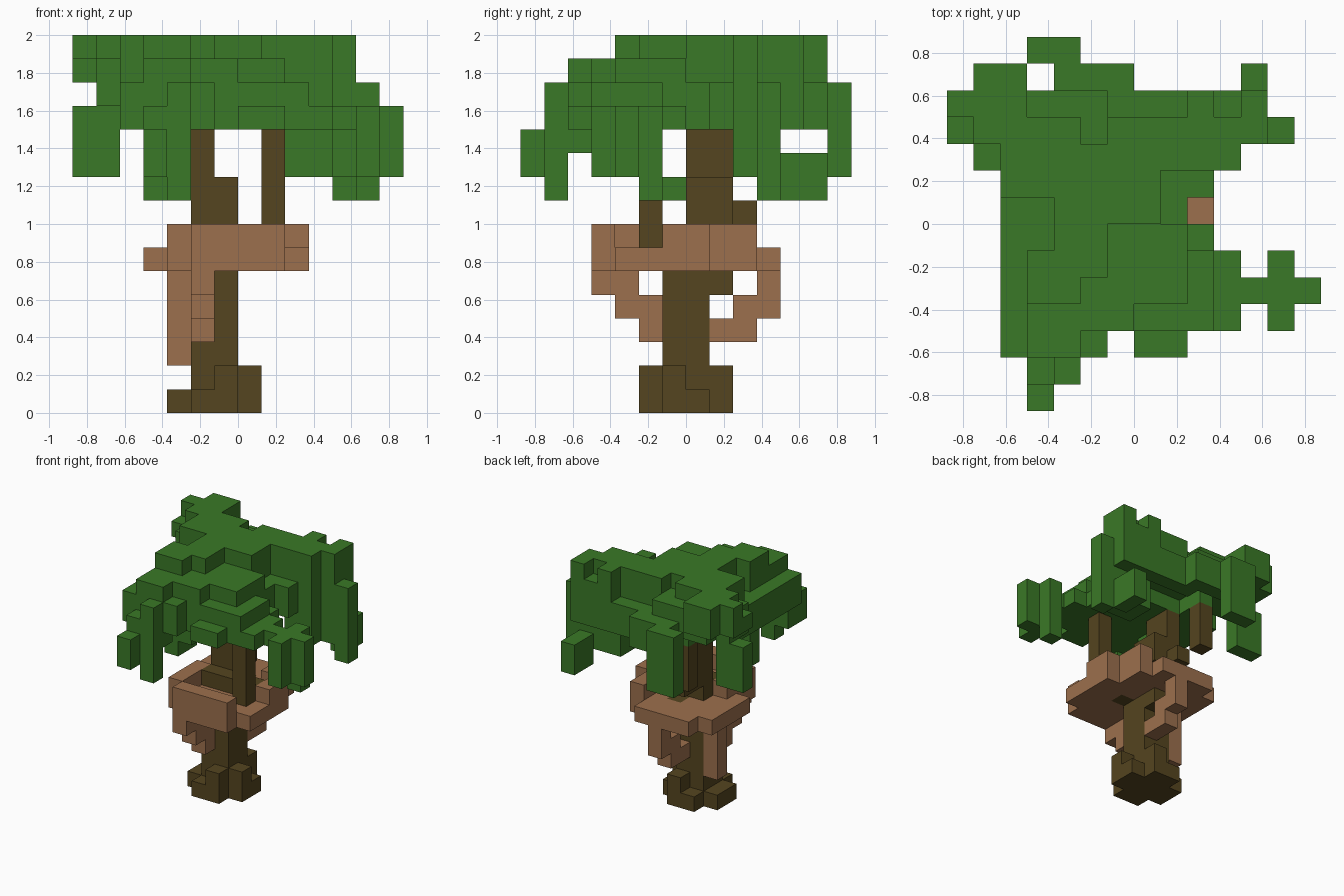
import bpy
import bmesh
from math import radians
from mathutils import Vector

CELL = 0.125

cube = bpy.data.objects.get("Cube")
if cube:
    bpy.data.objects.remove(cube, do_unlink=True)


def material(name, colour):
    mat = bpy.data.materials.new(name)
    mat.use_nodes = True
    mat.diffuse_color = (*colour, 1)
    mat.node_tree.nodes["Principled BSDF"].inputs["Base Color"].default_value = (*colour, 1)
    return mat


def block(x, y, z):
    """Cells of a block; each argument is one index or an inclusive (first, last) pair."""
    spans = [range(v, v + 1) if isinstance(v, int) else range(v[0], v[1] + 1) for v in (x, y, z)]
    return {(i, j, k) for i in spans[0] for j in spans[1] for k in spans[2]}


def build(name, cells, mat):
    """Join cells into one blocky mesh, keeping only the exposed faces."""
    bm = bmesh.new()
    verts = {}

    def corner(p):
        if p not in verts:
            verts[p] = bm.verts.new(Vector(p) * CELL)
        return verts[p]

    for cell in sorted(cells):
        for axis in range(3):
            for side in (0, 1):
                beside = list(cell)
                beside[axis] += 2 * side - 1
                if tuple(beside) in cells:
                    continue
                u, v = (axis + 1) % 3, (axis + 2) % 3
                loop = []
                for du, dv in ((0, 0), (1, 0), (1, 1), (0, 1)):
                    p = list(cell)
                    p[axis] += side
                    p[u] += du
                    p[v] += dv
                    loop.append(corner(tuple(p)))
                bm.faces.new(loop if side else loop[::-1])
    bmesh.ops.dissolve_limit(bm, angle_limit=radians(1), verts=bm.verts[:], edges=bm.edges[:])
    mesh = bpy.data.meshes.new(name)
    bm.to_mesh(mesh)
    bm.free()
    mesh.materials.append(mat)
    obj = bpy.data.objects.new(name, mesh)
    bpy.context.collection.objects.link(obj)
    return obj


bark = material("dark bark", (0.090, 0.059, 0.014))
wood = material("light wood", (0.335, 0.162, 0.075))
leaf = material("leaf green", (0.042, 0.190, 0.020))

# Trunk with flared roots
trunk = block((-2, -1), (-1, 0), (0, 7))
trunk |= block(0, -1, (0, 1)) | block(0, 0, 0)
trunk |= block(-1, -2, (0, 1)) | block(-2, -2, 0)
trunk |= block(-1, 1, (0, 1)) | block(-2, 1, 0)
trunk |= block(-3, (-1, 0), 0) | block(-1, 1, (5, 6))

# Branches rising from the platform: one to the front left, one to the back right
branches = block(0, -1, (6, 7)) | block(1, -1, 7) | block(1, -2, (7, 11))
branches |= block((-2, -1), (0, 1), (8, 9)) | block(-2, (0, 1), (10, 11))
branches |= block(-2, 2, 8) | block(-3, 3, (9, 11))
trunk |= branches

# Platform floor with its low back ledge, then the raised rim
platform = block((-3, 1), (-3, 2), 6) | block((-2, 1), -4, 6) | block(2, (-3, 0), 6)
platform |= block((-3, 0), 3, 6) | block(-4, (-1, 2), 6)
platform |= block((-2, 1), -4, 7) | block(-3, (-3, -1), 7)
platform |= block(2, (-1, 0), 7) | block(1, (1, 2), 7)

# Curved brackets under the platform
brackets = block(-2, (-4, -3), 5) | block(-2, (-3, -2), 4) | block(-2, -2, 3)
brackets |= block(-1, 3, (4, 5)) | block(-1, 2, (3, 4)) | block(-1, 1, 3)
brackets |= block(-3, 0, (2, 5))

# Canopy: high plateau
canopy = block((-5, 3), (2, 3), (13, 15)) | block(-3, (2, 3), 12)
canopy |= block((-5, 0), 1, (12, 15)) | block((-3, 0), 0, (12, 15))
canopy |= block((-3, -2), (-2, -1), (12, 15)) | block((-4, -3), (-3, -2), (12, 15))
canopy -= block(-2, 3, 15)

# Canopy: lower tiers stepping down to the front and sides
canopy |= block((-5, -4), (-1, 0), (12, 13)) | block(-5, (-4, -2), (12, 13))
canopy |= block((-2, 1), (-3, -1), (12, 14)) | block((-4, -1), -4, (12, 14))
canopy |= block((0, 2), -4, (12, 13)) | block(3, (-4, -2), 12)
canopy |= block(2, (-3, -2), (12, 13)) | block(2, -1, 12)
canopy |= block(1, (-1, 1), (12, 13)) | block(2, 1, (12, 13))
canopy |= block((-5, -2), -5, (12, 13)) | block((-4, -3), -5, 14) | block(-3, -5, 11)
canopy |= block((0, 1), -5, 12)

# Canopy: stepped back edge and raised back corner
canopy |= block((-4, -2), 4, (13, 14)) | block((-1, 1), 4, (12, 13))
canopy |= block(2, 4, (12, 15)) | block(3, 4, (12, 14)) | block(4, (3, 4), (12, 15))
canopy |= block((-3, -1), 5, (12, 13))
canopy |= block((-6, -5), (4, 5), (14, 15)) | block(-7, 4, (14, 15)) | block(-7, 3, 14)
canopy |= block(-5, 4, 13) | block(-6, 3, (13, 15)) | block(-6, 2, (13, 14))

# Hanging tufts at the front and sides
tufts = block(-4, -7, (10, 11)) | block(-4, -6, (10, 12)) | block(-3, -6, (9, 13))
tufts |= block(-4, -2, (9, 11)) | block(-4, -1, 9) | block(-3, -2, (10, 11))
tufts |= block((4, 6), -3, 12) | block(5, (-4, -2), (10, 12)) | block(6, -3, (10, 12))
tufts |= block(5, -2, 9)

# Hanging tufts at the back
tufts |= block((2, 3), (2, 3), (10, 12)) | block(4, 3, (10, 11)) | block(5, 3, (9, 13))
tufts |= block(4, (4, 5), (9, 10))
tufts |= block((-4, -3), 6, (10, 13))
tufts |= block((-7, -6), 3, (10, 12))

build("trunk_and_branches", trunk, bark)
build("platform_and_brackets", (platform | brackets) - trunk, wood)
build("leaf_canopy", (canopy | tufts) - trunk, leaf)
